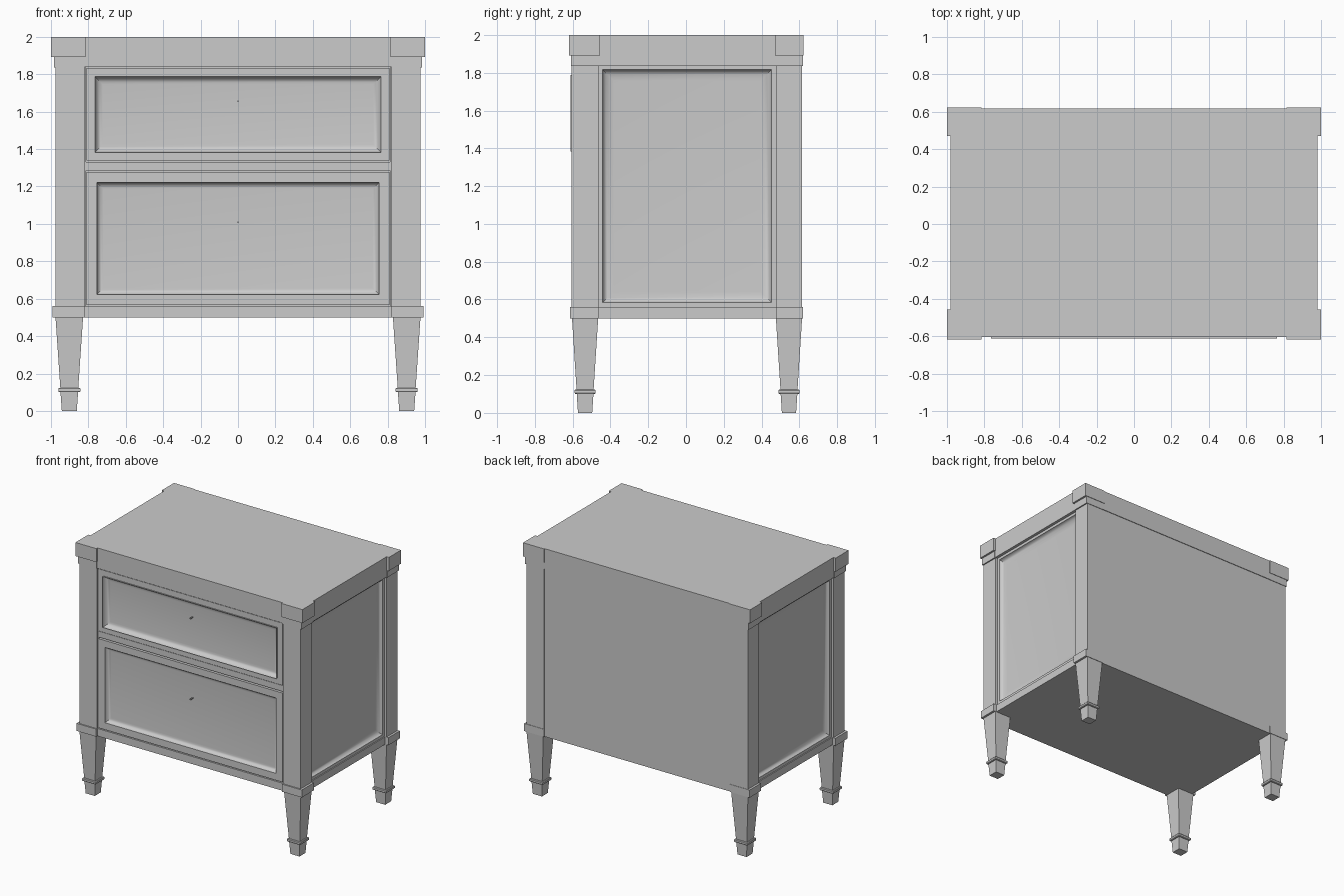
import bpy, bmesh, math
from mathutils import Vector

if "Cube" in bpy.data.objects:
    bpy.data.objects.remove(bpy.data.objects["Cube"], do_unlink=True)

grey = bpy.data.materials.new("painted grey")
grey.use_nodes = True
COLOUR = (0.6, 0.6, 0.6, 1)
grey.diffuse_color = COLOUR
grey.node_tree.nodes["Principled BSDF"].inputs["Base Color"].default_value = COLOUR


def loft(name, loops):
    """Closed solid through a stack of four-point loops."""
    bm = bmesh.new()
    rings = [[bm.verts.new(p) for p in loop] for loop in loops]
    for a, b in zip(rings, rings[1:]):
        for i in range(4):
            j = (i + 1) % 4
            bm.faces.new((a[i], a[j], b[j], b[i]))
    bm.faces.new(rings[0])
    bm.faces.new(rings[-1])
    bmesh.ops.recalc_face_normals(bm, faces=bm.faces)
    mesh = bpy.data.meshes.new(name)
    bm.to_mesh(mesh)
    bm.free()
    mesh.materials.append(grey)
    obj = bpy.data.objects.new(name, mesh)
    bpy.context.collection.objects.link(obj)
    return obj


def rect(u, v, hu, hv):
    return [(u - hu, v - hv), (u + hu, v - hv), (u + hu, v + hv), (u - hu, v + hv)]


def box(name, x, y, z):
    cx, cy = sum(x) / 2, sum(y) / 2
    base = rect(cx, cy, (x[1] - x[0]) / 2, (y[1] - y[0]) / 2)
    return loft(name, [[(px, py, h) for px, py in base] for h in z])


def smooth(obj):
    bpy.ops.object.select_all(action="DESELECT")
    obj.select_set(True)
    bpy.context.view_layer.objects.active = obj
    bpy.ops.object.shade_smooth_by_angle(angle=math.radians(30))


def moulded_panel(name, u, v, back, face, lip, outer, inner, floor, place):
    """Framed panel whose sunk field is ringed by a cove moulding."""
    steps = [(0, back), (0, face), (outer, face)]
    if lip != face:
        steps.append((outer, lip))
    for i in range(1, 6):
        t = i / 5 * math.pi / 2
        steps.append((outer + (inner - outer) * (1 - math.cos(t)),
                      lip + (floor - lip) * math.sin(t)))
    cu, cv = sum(u) / 2, sum(v) / 2
    hu, hv = (u[1] - u[0]) / 2, (v[1] - v[0]) / 2
    smooth(loft(name, [[place(a, b, d) for a, b in rect(cu, cv, hu - i, hv - i)]
                       for i, d in steps]))


# Carcass and back
box("carcass", (-0.9, 0.9), (-0.55, 0.6), (0.502, 1.95))
box("back_panel", (-0.83, 0.83), (0.58, 0.612), (0.5, 1.9))
box("top_slab", (-0.98, 0.98), (-0.603, 0.617), (1.838, 2.0))
box("bottom_panel", (-0.95, 0.95), (-0.59, 0.612), (0.5, 0.52))

# Front rails
box("base_rail", (-0.83, 0.83), (-0.6, -0.5), (0.5, 0.56))
box("middle_rail", (-0.83, 0.83), (-0.59, -0.5), (1.285, 1.332))
for side, name in ((-1, "right"), (1, "left")):
    box(name + "_drawer_stile", sorted((side * 0.814, side * 0.83)), (-0.59, -0.5), (0.55, 1.85))

# Drawers
def front(u, v, d):
    return (u, -d, v)

moulded_panel("upper_drawer", (-0.81, 0.81), (1.338, 1.833), 0.5, 0.598, 0.611,
              0.045, 0.087, 0.572, front)
moulded_panel("lower_drawer", (-0.81, 0.81), (0.567, 1.277), 0.5, 0.598, 0.598,
              0.055, 0.09, 0.568, front)
for z, name in ((1.655, "upper_drawer_pin"), (1.01, "lower_drawer_pin")):
    box(name, (-0.004, 0.004), (-0.606, -0.56), (z - 0.004, z + 0.004))

# Sides, corner posts and legs
for sx, side in ((-1, "right"), (1, "left")):
    def span(a, b):
        return sorted((sx * a, sx * b))

    moulded_panel(side + "_side_panel", (-0.465, 0.477), (0.56, 1.84), 0.85, 0.957, 0.957,
                  0.024, 0.083, 0.925, lambda u, v, d: (sx * d, u, v))
    box(side + "_side_rail", span(0.88, 0.965), (-0.47, 0.48), (0.5, 0.56))

    for end, y0, y1, sy in (("front", -0.605, -0.463, -1), ("back", 0.475, 0.615, 1)):
        part = f"{end}_{side}_"
        # Small overhang on the outward faces of each block
        def depth(out):
            return (y0 - out, y1) if sy < 0 else (y0, y1 + out)

        box(part + "post", span(0.82, 0.975), (y0, y1), (0.55, 1.85))
        box(part + "post_cap", span(0.82, 0.985), depth(0.004), (1.835, 1.9))
        block = (y0 - 0.013, y1 + 0.007) if sy < 0 else (y0 - 0.004, y1 + 0.008)
        box(part + "top_block", span(0.815, 1.0), block, (1.892, 2.0))
        box(part + "foot_block", span(0.82, 0.993), depth(0.01 if sy < 0 else 0.003), (0.5, 0.56))

        # Tapered leg with a rounded collar and a small foot
        cx, cy = sx * 0.902, (y0 + y1) / 2
        profile = [(0.04, 0), (0.047, 0.1), (0.055, 0.1), (0.059, 0.105), (0.059, 0.119),
                   (0.055, 0.124), (0.048, 0.124), (0.074, 0.505)]
        loft(part + "leg", [[(px, py, z) for px, py in rect(cx, cy, h, h * 0.94)]
                            for h, z in profile])
